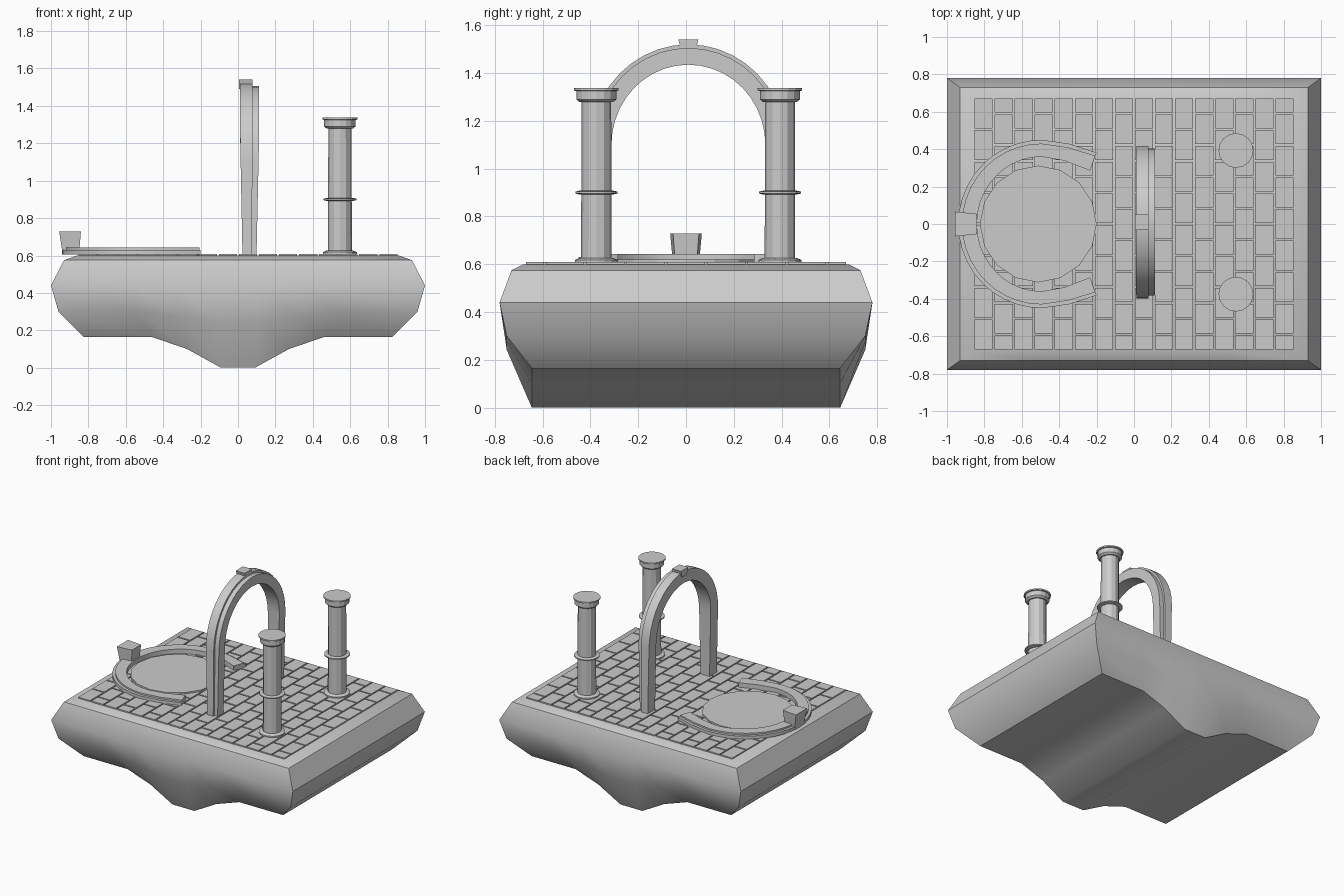
import bpy, math
from math import sin, cos, pi

if "Cube" in bpy.data.objects:
    bpy.data.objects.remove(bpy.data.objects["Cube"])


def add_mesh(name, verts, faces, smooth=None):
    me = bpy.data.meshes.new(name)
    me.from_pydata(verts, [], faces)
    me.update()
    ob = bpy.data.objects.new(name, me)
    bpy.context.collection.objects.link(ob)
    bpy.ops.object.select_all(action='DESELECT')
    ob.select_set(True)
    bpy.context.view_layer.objects.active = ob
    bpy.ops.object.mode_set(mode='EDIT')
    bpy.ops.mesh.select_all(action='SELECT')
    bpy.ops.mesh.normals_make_consistent(inside=False)
    bpy.ops.object.mode_set(mode='OBJECT')
    if smooth:
        bpy.ops.object.shade_smooth_by_angle(angle=math.radians(smooth))
    return ob


def lathe(name, profile, n, cx, cy):
    """Closed solid from (radius, z) rings."""
    verts = [(cx + r * cos(2 * pi * i / n), cy + r * sin(2 * pi * i / n), z)
             for r, z in profile for i in range(n)]
    faces = [(k * n + i, k * n + (i + 1) % n, (k + 1) * n + (i + 1) % n, (k + 1) * n + i)
             for k in range(len(profile) - 1) for i in range(n)]
    last = (len(profile) - 1) * n
    faces += [tuple(range(n)), tuple(range(last, last + n))]
    return add_mesh(name, verts, faces)


def band(name, outer, inner, place, w0, w1):
    """Solid strip between two matching open paths, extruded from w0 to w1."""
    verts = []
    for o, i in zip(outer, inner):
        verts += [place(*o, w0), place(*o, w1), place(*i, w1), place(*i, w0)]
    n = len(outer)
    faces = [(4 * k + j, 4 * k + (j + 1) % 4, 4 * k + 4 + (j + 1) % 4, 4 * k + 4 + j)
             for k in range(n - 1) for j in range(4)]
    faces += [(0, 1, 2, 3), tuple(range(4 * n - 4, 4 * n))]
    return add_mesh(name, verts, faces, 30)


BOX = [(0, 1, 2, 3), (4, 5, 6, 7), (0, 1, 5, 4), (1, 2, 6, 5), (2, 3, 7, 6), (3, 0, 4, 7)]

# Island base: stacked rectangular rings, the lower ones dipping at mid length
cols = [(-1, 0), (-.56, 0), (-.33, .065), (-.11, .165), (.11, .165), (.33, .065), (.56, 0), (1, 0)]
rings = [(.86, .68, .60, 0), (.93, .73, .575, 0), (1.0, .78, .44, 0),
         (.96, .75, .30, .35), (.825, .645, .165, 1)]
verts, faces = [], []
nc, nr = len(cols), 2 * len(cols)
for hx, hy, z, dip in rings:
    row = [(f * hx, z - d * dip) for f, d in cols]
    verts += [(x, -hy, zz) for x, zz in row] + [(x, hy, zz) for x, zz in reversed(row)]
for k in range(len(rings) - 1):
    a, b = k * nr, (k + 1) * nr
    faces += [(a + i, a + (i + 1) % nr, b + (i + 1) % nr, b + i) for i in range(nr)]
for a in (0, (len(rings) - 1) * nr):
    faces += [(a + i, a + i + 1, a + nr - 2 - i, a + nr - 1 - i) for i in range(nc - 1)]
add_mesh("island_base", verts, faces, 35)

# Paving tiles in running bond
verts, faces = [], []
W, L, GAP = 1.715 / 16, 1.35 / 8, .005
for c in range(16):
    x0, x1 = -.8575 + c * W + GAP, -.8575 + (c + 1) * W - GAP
    start = -.675 - (L / 2 if c % 2 else 0)
    for r in range(9):
        y0 = max(start + r * L, -.675) + GAP
        y1 = min(start + (r + 1) * L, .675) - GAP
        if y1 - y0 < .02:
            continue
        b = len(verts)
        verts += [(x, y, z) for z in (.598, .609)
                  for x, y in ((x0, y0), (x1, y0), (x1, y1), (x0, y1))]
        faces += [tuple(b + i for i in f) for f in BOX]
add_mesh("paving_tiles", verts, faces)

# Two columns: shaft plus foot, middle ring and capital
for side, y in (("front", -.375), ("back", .393)):
    lathe(f"{side}_column_shaft", [(.064, .60), (.062, 1.29)], 12, .545, y)
    lathe(f"{side}_column_foot", [(.09, .605), (.09, .618), (.072, .626)], 16, .545, y)
    lathe(f"{side}_column_ring", [(.07, .892), (.088, .896), (.088, .904), (.07, .908)], 16, .545, y)
    lathe(f"{side}_column_capital", [(.07, 1.278), (.084, 1.29), (.084, 1.325), (.093, 1.327),
                                     (.093, 1.337)], 16, .545, y)


# Standing arch: two layers with slightly tapered legs
def arch_path(ry, rz, n=20):
    arc = [(ry * cos(pi * i / n), 1.10 + rz * sin(pi * i / n)) for i in range(n + 1)]
    return [(ry, .60)] + arc + [(-ry, .60)]


def stand(y, z, w):
    taper = .75 + .25 * min(1, (z - .60) / .6)
    return (.06 + (w - .06) * taper, y + .01, z)


inner = arch_path(.322, .335)
band("arch_main", arch_path(.408, .42), inner, stand, .012, .078)
band("arch_inner_layer", arch_path(.393, .405), inner, stand, .078, .112)
band("arch_keystone", [(-.042, 1.54), (.042, 1.54)], [(-.028, 1.49), (.028, 1.49)],
     stand, .005, .078)


# Fallen arch lying round the disc
def flat_path(rx, ry, ends, n=10):
    arc = [(-.495 + rx * cos(pi / 2 + pi * i / (2 * n)), ry * sin(pi / 2 + pi * i / (2 * n)))
           for i in range(n + 1)]
    half = ends + arc
    return half + [(x, -y) for x, y in reversed(half[:-1])]


def lie(x, y, w):
    return (x, y, w)


inner = flat_path(.345, .36, [(-.235, .285), (-.37, .338)])
band("floor_arch_lower", flat_path(.445, .45, [(-.20, .382), (-.35, .43)]), inner, lie, .605, .63)
band("floor_arch_upper", flat_path(.425, .43, [(-.207, .365), (-.355, .41)]), inner, lie, .63, .642)

# Upright keystone block of the fallen arch
low = [(-.937, -.055), (-.85, -.045), (-.85, .045), (-.937, .055)]
top = [(-.956, -.066), (-.84, -.054), (-.84, .054), (-.956, .066)]
add_mesh("floor_arch_keystone", [(x, y, .605) for x, y in low] + [(x, y, .728) for x, y in top], BOX)

# Round disc inside the fallen arch
lathe("floor_disc", [(.312, .60), (.312, .62)], 16, -.512, 0)
